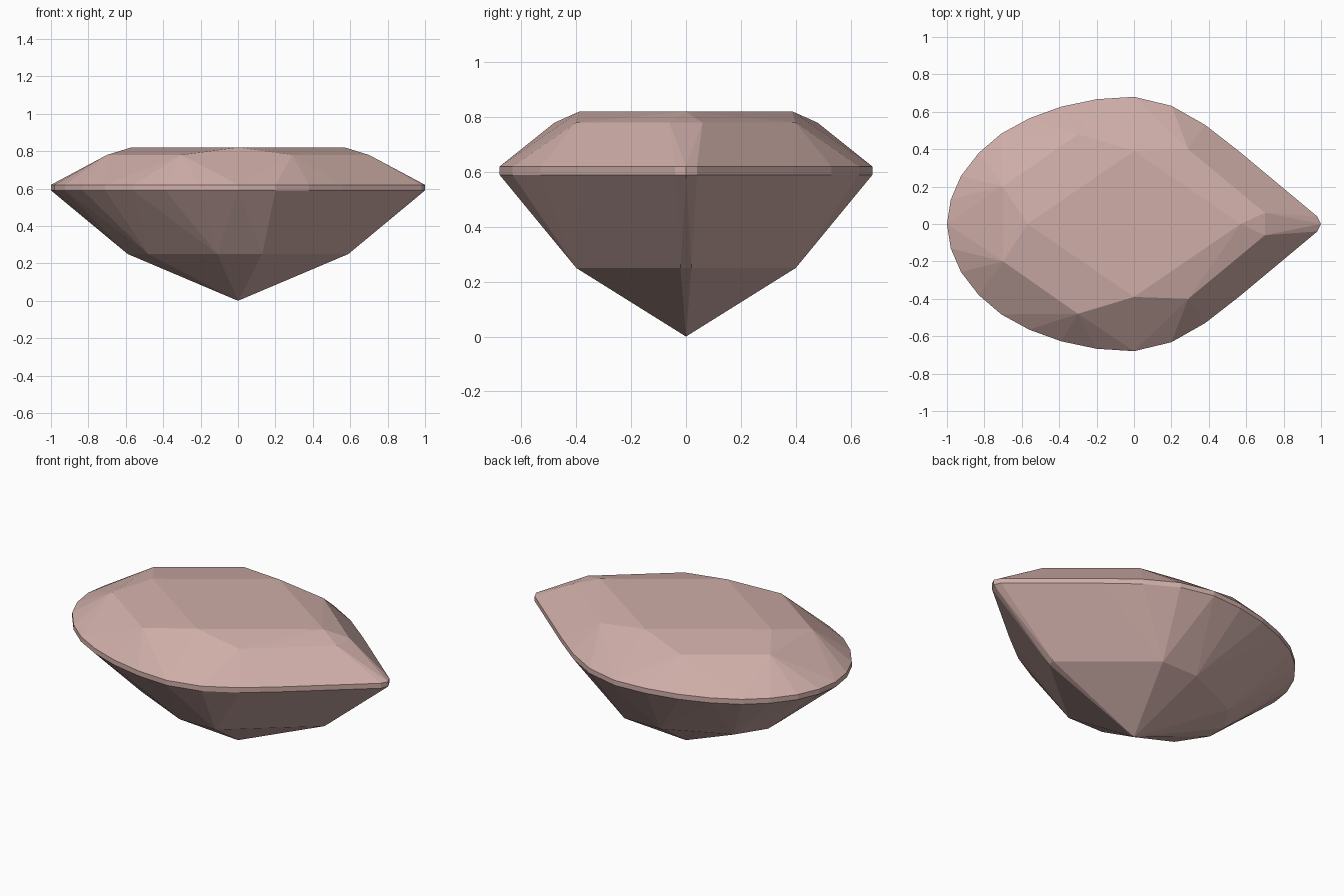
import bpy, bmesh, math

if "Cube" in bpy.data.objects:
    bpy.data.objects.remove(bpy.data.objects["Cube"])

# Heights of the gem's levels
TIP, BELLY, GIRDLE_LOW, GIRDLE_TOP, SHOULDER, TABLE = 0.0, 0.25, 0.59, 0.62, 0.78, 0.82

# Half outlines (y >= 0), mirrored across y = 0
girdle_half = [(1, 0), (0.98, 0.04), (0.56, 0.39), (0.38, 0.53), (0.2, 0.632), (0, 0.68),
               (-0.2, 0.667), (-0.39, 0.627), (-0.56, 0.565), (-0.71, 0.483), (-0.83, 0.38),
               (-0.925, 0.257), (-0.98, 0.13), (-1, 0)]
table_half = [(0.57, 0), (0, 0.39), (-0.57, 0)]
shoulder_half = [(0.7, 0.06), (0.29, 0.4), (-0.3, 0.48), (-0.7, 0.2)]
belly_half = [(0.59, 0.02), (0.13, 0.4), (-0.11, 0.4), (-0.48, 0.23), (-0.59, 0.06)]

pink = bpy.data.materials.new("dusty pink")
pink.diffuse_color = (0.62, 0.42, 0.39, 1)
pink.use_nodes = True
pink.node_tree.nodes["Principled BSDF"].inputs["Base Color"].default_value = pink.diffuse_color


def ring(half, z):
    """Mirror a half outline and place it at height z."""
    return [(x, y, z) for x, y in half] + [(x, -y, z) for x, y in half if y > 0]


def faceted_part(name, points, open_levels):
    """Convex faceted shell, left open on the levels where it joins another part."""
    bm = bmesh.new()
    for p in points:
        bm.verts.new(p)
    bmesh.ops.convex_hull(bm, input=bm.verts)
    caps = [f for f in bm.faces
            if any(all(abs(v.co.z - z) < 1e-4 for v in f.verts) for z in open_levels)]
    bmesh.ops.delete(bm, geom=caps, context='FACES')
    bmesh.ops.dissolve_limit(bm, angle_limit=math.radians(0.5),
                             verts=bm.verts, edges=bm.edges)
    bmesh.ops.recalc_face_normals(bm, faces=bm.faces)
    # Open shells: make sure the facets face away from the gem's middle
    f = max(bm.faces, key=lambda face: face.calc_area())
    c = f.calc_center_median()
    c.z -= 0.5
    if f.normal.dot(c) < 0:
        bmesh.ops.reverse_faces(bm, faces=bm.faces)
    mesh = bpy.data.meshes.new(name)
    bm.to_mesh(mesh)
    bm.free()
    mesh.materials.append(pink)
    obj = bpy.data.objects.new(name, mesh)
    bpy.context.collection.objects.link(obj)


# Upper facets and flat table
faceted_part("crown", ring(girdle_half, GIRDLE_TOP) + ring(shoulder_half, SHOULDER)
             + ring(table_half, TABLE), [GIRDLE_TOP])
# Thin upright band around the widest outline
faceted_part("girdle", ring(girdle_half, GIRDLE_LOW) + ring(girdle_half, GIRDLE_TOP),
             [GIRDLE_LOW, GIRDLE_TOP])
# Lower facets running down to the point
faceted_part("pavilion", ring(girdle_half, GIRDLE_LOW) + ring(belly_half, BELLY)
             + [(0, 0, TIP)], [GIRDLE_LOW])
